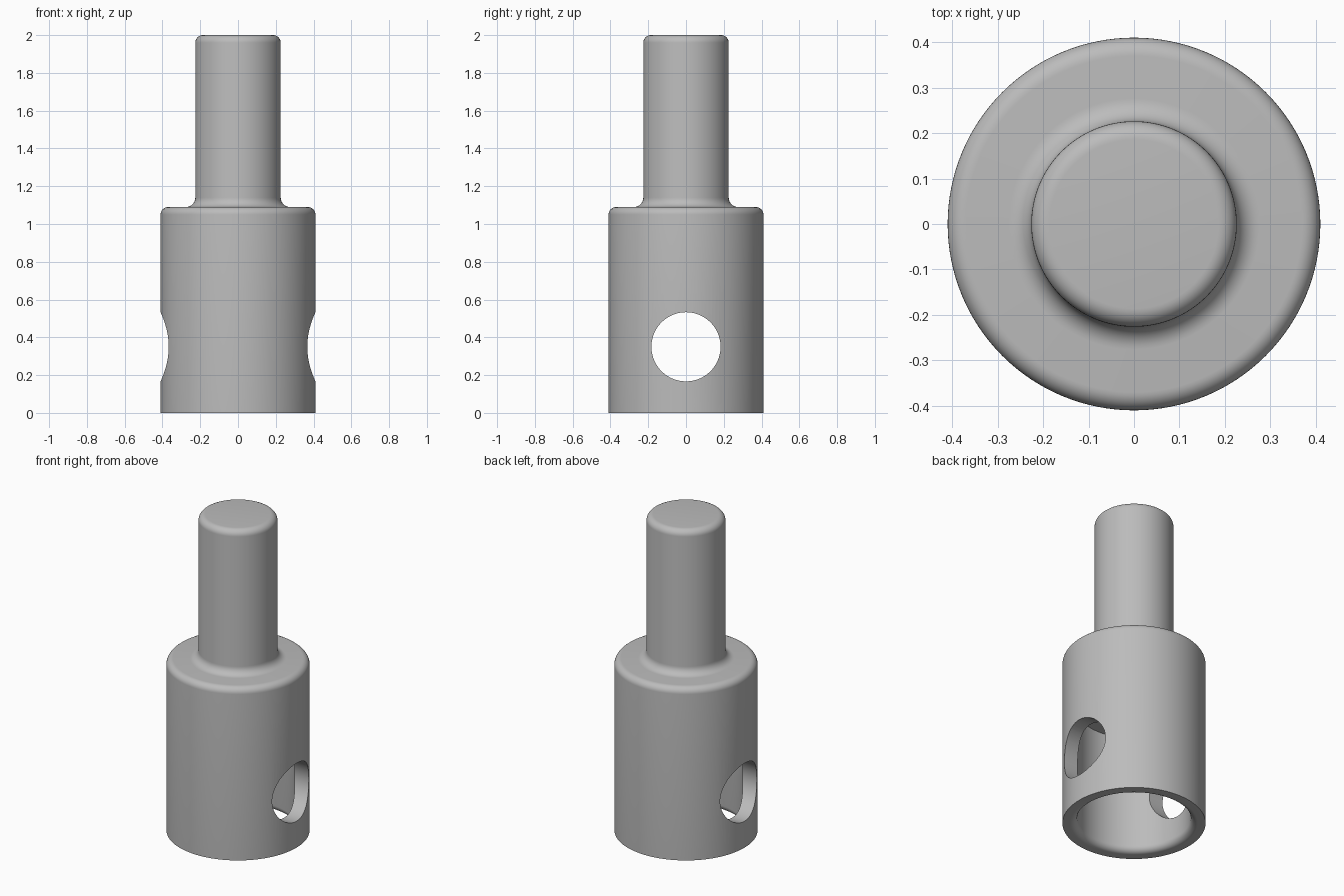
import bpy
import math

cube = bpy.data.objects.get("Cube")
if cube:
    bpy.data.objects.remove(cube, do_unlink=True)

SEGMENTS = 128
BODY_R, BORE_R, SHANK_R = 0.41, 0.325, 0.226
SHOULDER, BORE_TOP, TOP = 1.09, 0.75, 2.0
ROUND = 0.04
HOLE_R, HOLE_Z = 0.183, 0.35

steel = bpy.data.materials.new("grey_steel")
steel.use_nodes = True
grey = (0.5, 0.5, 0.5, 1)
steel.diffuse_color = grey
steel.node_tree.nodes["Principled BSDF"].inputs["Base Color"].default_value = grey


def arc(cx, cz, radius, start, end, steps=8):
    """Points of a rounded corner, angles in degrees."""
    angles = [math.radians(start + (end - start) * i / steps) for i in range(steps + 1)]
    return [(cx + radius * math.cos(a), cz + radius * math.sin(a)) for a in angles]


def lathe(name, profile):
    """Spin a profile, which starts and ends on the axis, around z."""
    n = SEGMENTS
    verts, faces = [(0, 0, profile[0][1])], []
    rings = profile[1:-1]
    for r, z in rings:
        for i in range(n):
            a = 2 * math.pi * i / n
            verts.append((r * math.cos(a), r * math.sin(a), z))
    last = len(verts)
    verts.append((0, 0, profile[-1][1]))
    for i in range(n):
        j = (i + 1) % n
        faces.append((0, 1 + j, 1 + i))
        for k in range(len(rings) - 1):
            a, b = 1 + k * n, 1 + (k + 1) * n
            faces.append((a + i, a + j, b + j, b + i))
        faces.append((last - n + i, last - n + j, last))
    mesh = bpy.data.meshes.new(name)
    mesh.from_pydata(verts, [], faces)
    obj = bpy.data.objects.new(name, mesh)
    bpy.context.collection.objects.link(obj)
    mesh.materials.append(steel)
    return obj


# Socket body with a rounded bore mouth, shoulder, fillet and shank
profile = [(0, BORE_TOP), (BORE_R, BORE_TOP)]
profile += arc(BORE_R + ROUND, ROUND, ROUND, 180, 270)
profile += [(BODY_R, 0)]
profile += arc(BODY_R - ROUND, SHOULDER - ROUND, ROUND, 0, 90)
profile += arc(SHANK_R + 0.05, SHOULDER + 0.05, 0.05, 270, 180)
profile += arc(SHANK_R - ROUND, TOP - ROUND, ROUND, 0, 90)
profile += [(0, TOP)]
adapter = lathe("socket_and_shank", profile)

# Cross hole through both socket walls
bpy.ops.mesh.primitive_cylinder_add(vertices=96, radius=HOLE_R, depth=1.2,
                                    location=(0, 0, HOLE_Z),
                                    rotation=(0, math.pi / 2, 0))
cutter = bpy.context.object
cutter.name = "cross_hole_cutter"
cutter.data.materials.append(steel)
cut = adapter.modifiers.new("cross_hole", "BOOLEAN")
cut.operation = "DIFFERENCE"
cut.solver = "EXACT"
cut.object = cutter

# Apply the cut, then shade smooth with sharp rims
bpy.ops.object.select_all(action="DESELECT")
adapter.select_set(True)
bpy.context.view_layer.objects.active = adapter
bpy.ops.object.modifier_apply(modifier=cut.name)
bpy.data.objects.remove(cutter, do_unlink=True)
bpy.ops.object.shade_smooth_by_angle(angle=math.radians(30))
